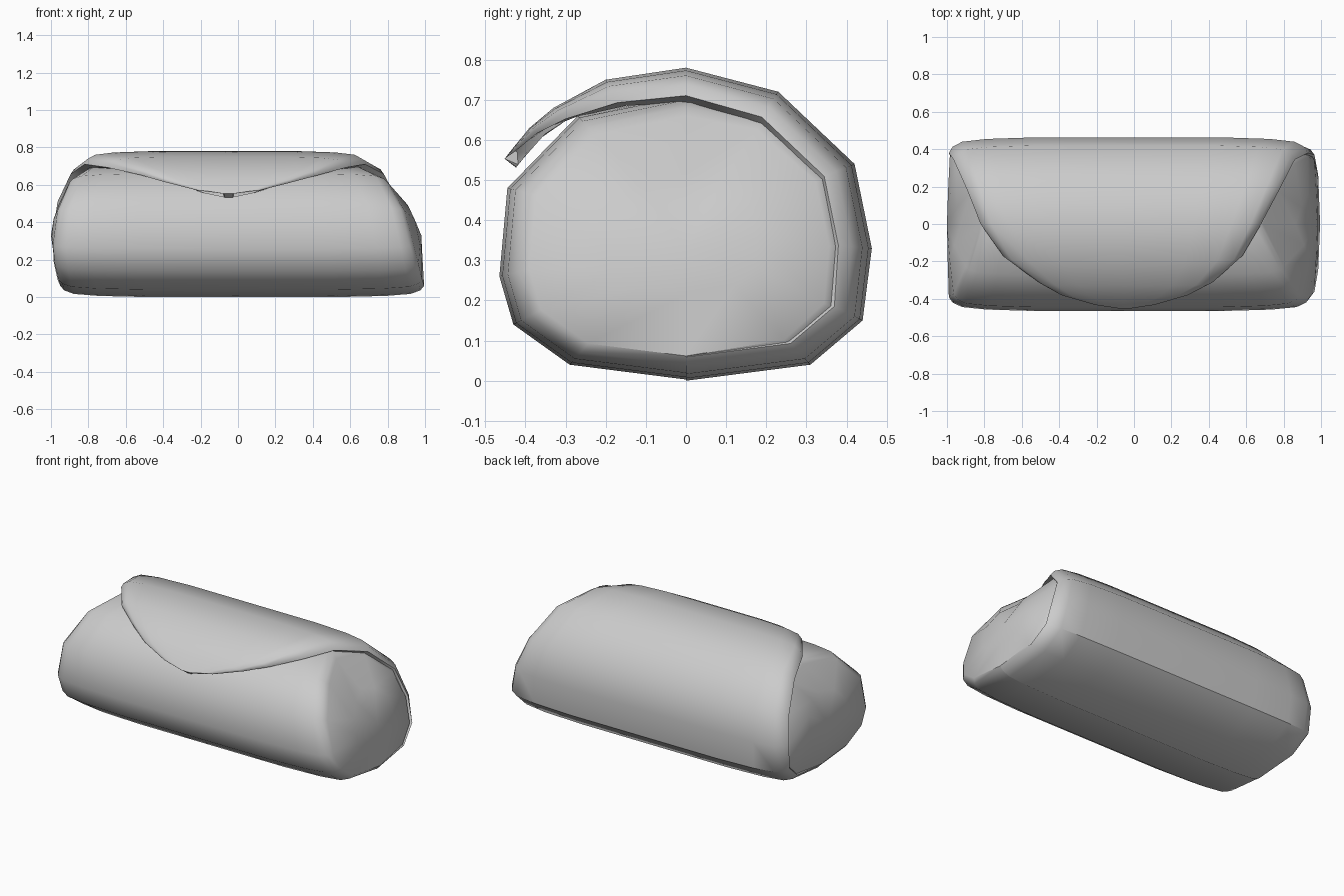
import bpy, bmesh, math

old = bpy.data.objects.get("Cube")
if old:
    bpy.data.objects.remove(old)

CENTRE_Z = 0.37
# distance from an end, and how far the section has swelled to full size there
ROLL = [(0, 0), (0.02, 0.4), (0.07, 0.72), (0.2, 0.9), (0.45, 1)]

grey = bpy.data.materials.new("soft grey")
grey.use_nodes = True
grey.diffuse_color = (0.6, 0.6, 0.6, 1)
grey.node_tree.nodes["Principled BSDF"].inputs["Base Color"].default_value = grey.diffuse_color


def scaled(x, y, z, s):
    return (x, y * s, CENTRE_Z + (z - CENTRE_Z) * s)


def strip(bm, y, z, left, right, end):
    """One lengthwise row of vertices that tucks in towards both ends."""
    reach = (right - left) / 1.9
    half = [(left + d * reach, end + (1 - end) * k) for d, k in ROLL]
    other = [(right - d * reach, end + (1 - end) * k) for d, k in reversed(ROLL)]
    return [bm.verts.new(scaled(x, y, z, s)) for x, s in half + [((left + right) / 2, 1)] + other]


def bridge(bm, a, b):
    for j in range(len(a) - 1):
        bm.faces.new((a[j], b[j], b[j + 1], a[j + 1]))


def finish(bm, name, thickness=0):
    mesh = bpy.data.meshes.new(name)
    bm.to_mesh(mesh)
    bm.free()
    mesh.materials.append(grey)
    ob = bpy.data.objects.new(name, mesh)
    bpy.context.collection.objects.link(ob)
    bpy.ops.object.select_all(action='DESELECT')
    ob.select_set(True)
    bpy.context.view_layer.objects.active = ob
    if thickness:
        mod = ob.modifiers.new("thickness", 'SOLIDIFY')
        mod.thickness = thickness
        mod.offset = -1
        bpy.ops.object.modifier_apply(modifier=mod.name)
    bpy.ops.object.shade_smooth_by_angle(angle=math.radians(42))
    return ob


# Body: closed section with slanted ends (y, z, left end, right end)
body = [
    (0, 0.003, -0.95, 0.995), (0.29, 0.05, -0.96, 0.985), (0.41, 0.16, -0.98, 0.965),
    (0.425, 0.33, -0.985, 0.93), (0.385, 0.52, -0.95, 0.86), (0.21, 0.675, -0.87, 0.77),
    (0, 0.715, -0.82, 0.69), (-0.27, 0.66, -0.9, 0.8), (-0.445, 0.48, -0.965, 0.89),
    (-0.465, 0.26, -0.99, 0.94), (-0.43, 0.14, -0.98, 0.965), (-0.29, 0.04, -0.96, 0.985),
]
bm = bmesh.new()
rows = [strip(bm, *p, 0.84) for p in body]
for i, row in enumerate(rows):
    bridge(bm, row, rows[(i + 1) % len(rows)])

# Gently bulging end panels
for side, tip in ((0, -1.0), (-1, 0.98)):
    rim = [r[side] for r in rows]
    inner = [bm.verts.new(scaled(v.co.x * 0.4 + tip * 0.6, v.co.y, v.co.z, 0.5)) for v in rim]
    middle = bm.verts.new((tip, 0, 0.33))
    for i in range(len(rim)):
        n = (i + 1) % len(rim)
        bm.faces.new((rim[i], rim[n], inner[n], inner[i]))
        bm.faces.new((inner[i], inner[n], middle))
bmesh.ops.recalc_face_normals(bm, faces=bm.faces)
finish(bm, "bag_body")

# Wrap: runs from the base up the back and over the top into a curved flap
wrap = [
    (0, 0, -0.95, 0.995, 0.84), (0.31, 0.04, -0.965, 0.985, 0.84),
    (0.44, 0.15, -0.985, 0.965, 0.84), (0.463, 0.33, -0.99, 0.93, 0.82),
    (0.42, 0.54, -0.965, 0.86, 0.82), (0.23, 0.72, -0.895, 0.78, 0.82),
    (0, 0.78, -0.82, 0.68, 0.83), (-0.2, 0.75, -0.7, 0.58, 0.85),
    (-0.33, 0.68, -0.52, 0.43, 0.91), (-0.39, 0.63, -0.4, 0.3, 0.95),
    (-0.435, 0.575, -0.22, 0.12, 0.98), (-0.452, 0.553, -0.08, -0.02, 1),
]
bm = bmesh.new()
rows = [strip(bm, *p) for p in wrap]
for a, b in zip(rows, rows[1:]):
    bridge(bm, a, b)
finish(bm, "bag_flap", 0.036)
